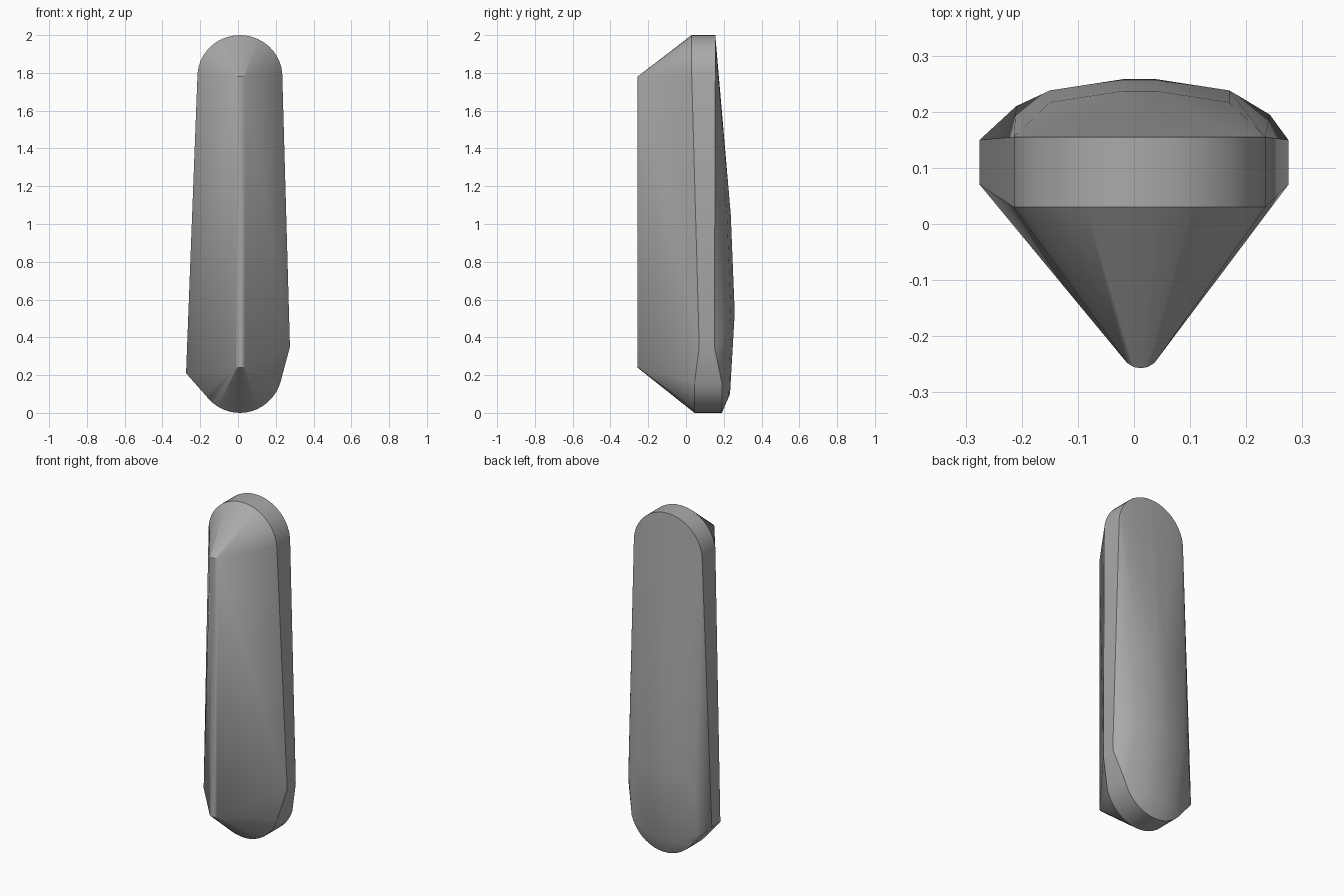
import bpy
import bmesh
from math import sin, cos, radians

cube = bpy.data.objects.get("Cube")
if cube:
    bpy.data.objects.remove(cube)

stone = bpy.data.materials.new("plain grey")
stone.use_nodes = True
GREY = (0.4, 0.4, 0.4, 1)
stone.diffuse_color = GREY
stone.node_tree.nodes["Principled BSDF"].inputs["Base Color"].default_value = GREY


def arc(cx, cz, rx, rz, start, end, steps):
    """Points (x, z) along an elliptical arc."""
    angles = [radians(start + (end - start) * i / steps) for i in range(steps + 1)]
    return [(cx + rx * cos(a), cz + rz * sin(a)) for a in angles]


points = []

# Rounded upper rim: a band between front and back edges
for x, z in arc(0.01, 1.78, 0.225, 0.22, 5, 175, 20):
    points += [(x, 0.03, z), (x, 0.155, z)]

# Rounded lower rim, slightly deeper than the upper one
for x, z in arc(0.01, 0.23, 0.225, 0.23, -160, -18, 18):
    points += [(x, 0.045, z), (x, 0.19, z)]

# Uneven lower shoulders
for x, z in ((-0.275, 0.21), (0.275, 0.35)):
    points += [(x, 0.07, z), (x, 0.15, z)]

# Narrow rounded ridge along the front
for z0, z1 in ((0.24, 1.78),):
    for x, y in ((-0.012, -0.248), (0, -0.255), (0.012, -0.257), (0.024, -0.255), (0.036, -0.248)):
        points += [(x, y, z0), (x, y, z1)]

# Shallow bulge of the back: half width, depth at centre, drop at the sides
for z, half, depth, drop in ((1.05, 0.16, 0.237, 0.02), (0.53, 0.16, 0.258, 0.02), (0.1, 0.09, 0.233, 0.006)):
    points += [(s * half + 0.01, depth - drop, z) for s in (-1, 1)]
    points += [(s * 0.03 + 0.01, depth, z) for s in (-1, 1)]
points += [(-0.21, 0.21, 0.4), (0.242, 0.195, 0.4)]

# Wrap the rims, ridge and bulge in one faceted body
bm = bmesh.new()
for p in points:
    bm.verts.new(p)
hull = bmesh.ops.convex_hull(bm, input=bm.verts[:])
inner = {g for g in hull["geom_interior"] + hull["geom_unused"] if isinstance(g, bmesh.types.BMVert)}
bmesh.ops.delete(bm, geom=list(inner), context="VERTS")
bmesh.ops.recalc_face_normals(bm, faces=bm.faces[:])

mesh = bpy.data.meshes.new("ridged_body")
bm.to_mesh(mesh)
bm.free()
mesh.materials.append(stone)
body = bpy.data.objects.new("ridged_body", mesh)
bpy.context.collection.objects.link(body)
bpy.ops.object.select_all(action="DESELECT")
body.select_set(True)
bpy.context.view_layer.objects.active = body
bpy.ops.object.shade_smooth_by_angle(angle=radians(30))
